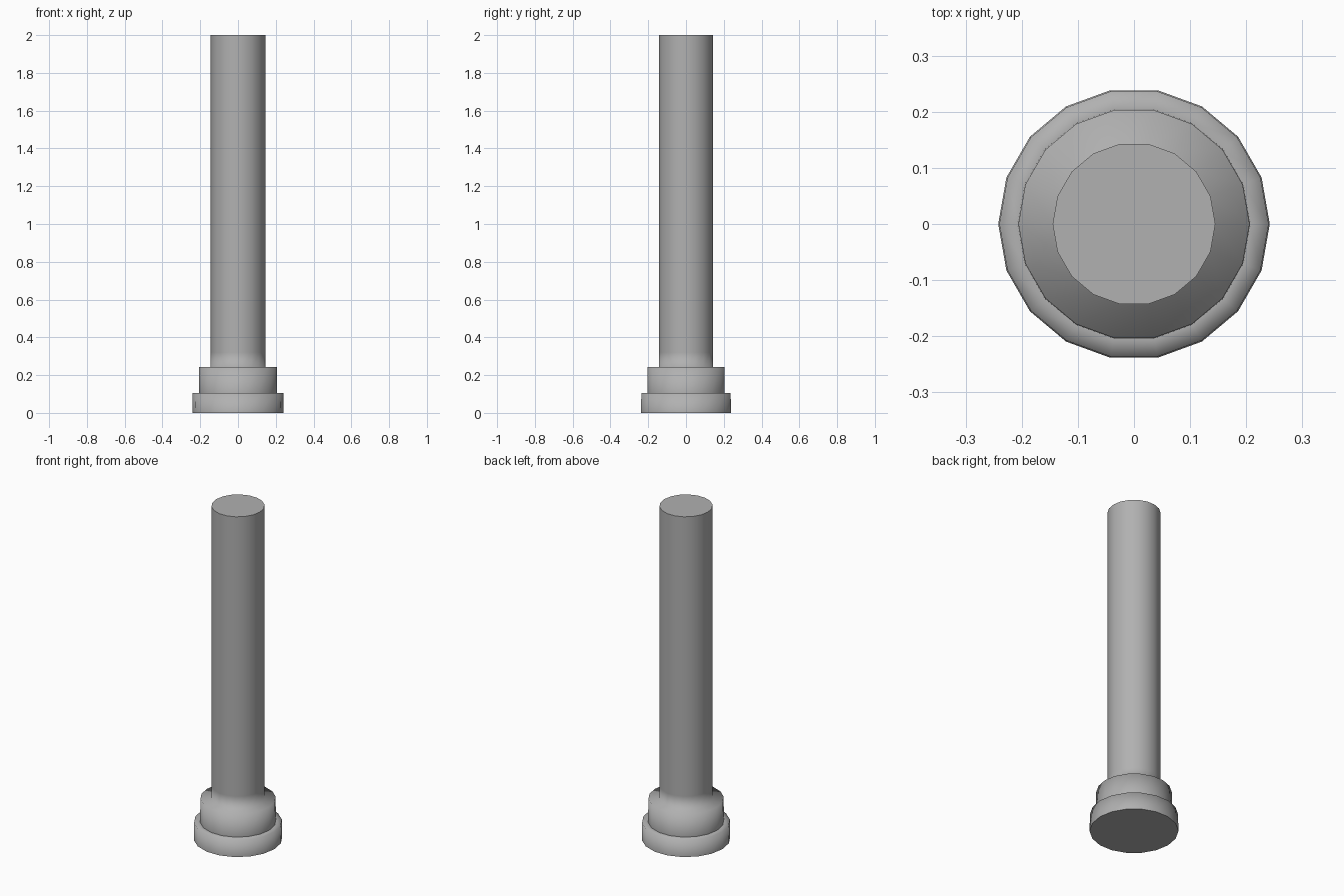
import bpy, bmesh, math

if "Cube" in bpy.data.objects:
    bpy.data.objects.remove(bpy.data.objects["Cube"])

SIDES = 18
# (radius, height, sharp rim) from the floor up
PROFILE = [
    (0.242, 0.0, True),     # foot plate
    (0.240, 0.104, False),
    (0.207, 0.104, True),   # collar
    (0.206, 0.243, False),
    (0.145, 0.243, False),  # shaft, softly shaded into the collar
    (0.145, 0.32, False),
    (0.145, 2.0, True),
]

bm = bmesh.new()
rings = []
for r, z, _ in PROFILE:
    rings.append([bm.verts.new((r * math.cos(2 * math.pi * i / SIDES),
                                r * math.sin(2 * math.pi * i / SIDES), z))
                  for i in range(SIDES)])

# Walls between rings
for low, high in zip(rings, rings[1:]):
    for i in range(SIDES):
        j = (i + 1) % SIDES
        bm.faces.new((low[i], low[j], high[j], high[i])).smooth = True

# End caps
bm.faces.new(rings[0][::-1])
bm.faces.new(rings[-1])

# Crisp rims
for ring, (_, _, sharp) in zip(rings, PROFILE):
    for i in range(SIDES):
        bm.edges.get((ring[i], ring[(i + 1) % SIDES])).smooth = not sharp

mesh = bpy.data.meshes.new("column")
bm.to_mesh(mesh)
bm.free()

# Dark grey finish
grey = bpy.data.materials.new("dark_grey")
grey.diffuse_color = (0.44, 0.44, 0.44, 1)
grey.use_nodes = True
grey.node_tree.nodes["Principled BSDF"].inputs["Base Color"].default_value = grey.diffuse_color
mesh.materials.append(grey)
bpy.context.collection.objects.link(bpy.data.objects.new("column", mesh))
